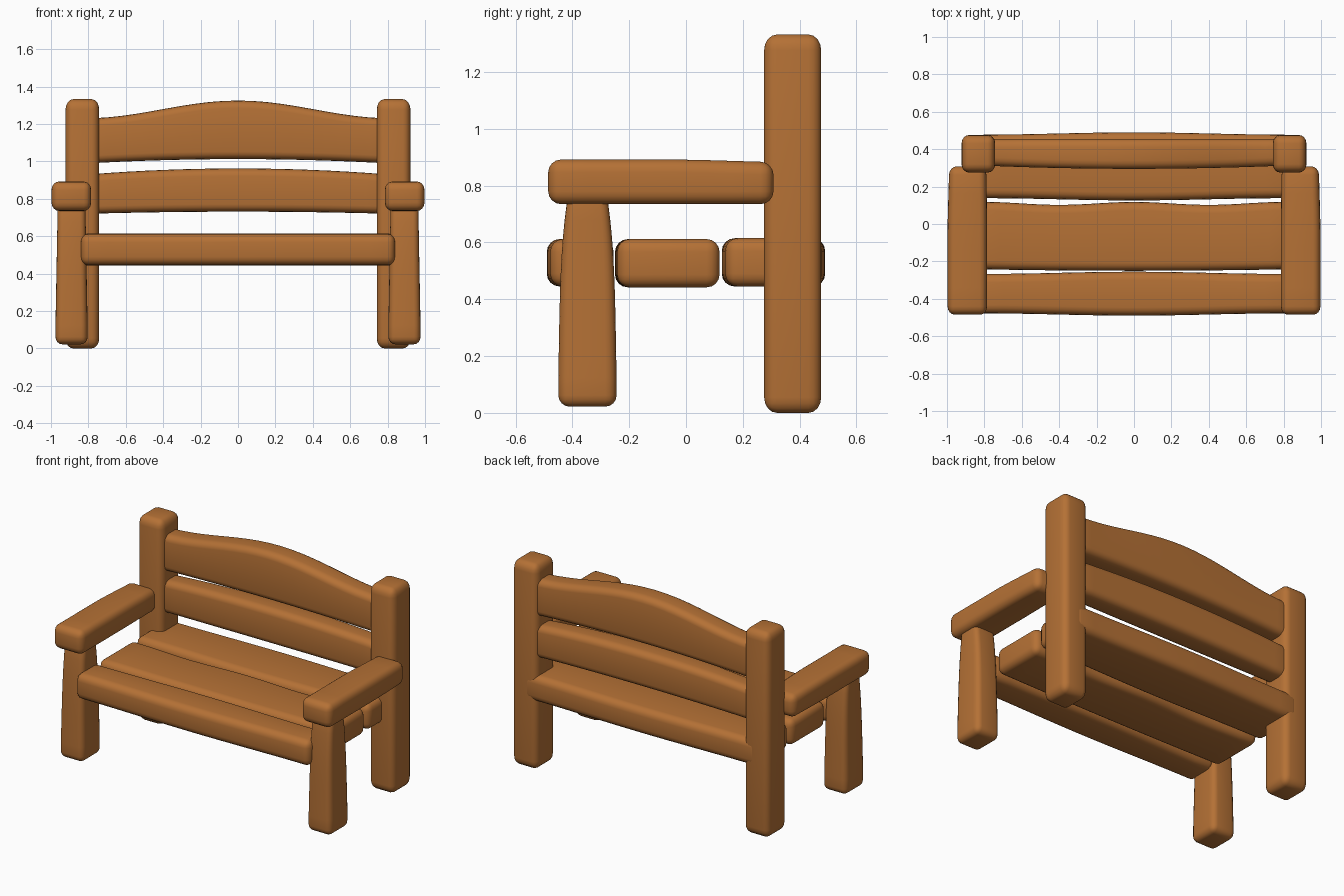
import bpy, bmesh
from math import cos, pi, radians
from mathutils import Vector

if "Cube" in bpy.data.objects:
    bpy.data.objects.remove(bpy.data.objects["Cube"])

wood = bpy.data.materials.new("warm_wood")
wood.use_nodes = True
WOOD_COLOR = (0.46, 0.165, 0.036, 1)
wood.diffuse_color = WOOD_COLOR
bsdf = wood.node_tree.nodes["Principled BSDF"]
bsdf.inputs["Base Color"].default_value = WOOD_COLOR
bsdf.inputs["Roughness"].default_value = 0.7


def rounded_beam(name, low, high, radius, axis, cuts=0, bend=None):
    """Rounded box from low to high, cut along an axis and bent by a function."""
    low, high, radius = Vector(low), Vector(high), Vector(radius)
    size, centre = high - low, (low + high) / 2
    bm = bmesh.new()
    bmesh.ops.create_cube(bm, size=1)
    # Bevel by one unit in stretched space so each axis has its own radius
    for v in bm.verts:
        v.co = Vector(v.co[i] * size[i] / radius[i] for i in range(3))
    bmesh.ops.bevel(bm, geom=bm.edges[:], offset=1, segments=4,
                    profile=0.5, affect='EDGES', clamp_overlap=True)
    for v in bm.verts:
        v.co = Vector(v.co[i] * radius[i] for i in range(3)) + centre
    normal = Vector((0, 0, 0))
    normal[axis] = 1
    for k in range(cuts):
        point = centre.copy()
        t = (k + 1) / (cuts + 1)
        point[axis] = low[axis] + radius[axis] + t * (size[axis] - 2 * radius[axis])
        bmesh.ops.bisect_plane(bm, geom=bm.verts[:] + bm.edges[:] + bm.faces[:],
                               plane_co=point, plane_no=normal)
    if bend:
        for v in bm.verts:
            bend(v.co, (v.co - centre))
    bmesh.ops.recalc_face_normals(bm, faces=bm.faces[:])
    mesh = bpy.data.meshes.new(name)
    bm.to_mesh(mesh)
    bm.free()
    mesh.materials.append(wood)
    obj = bpy.data.objects.new(name, mesh)
    bpy.context.collection.objects.link(obj)
    bpy.ops.object.select_all(action='DESELECT')
    obj.select_set(True)
    bpy.context.view_layer.objects.active = obj
    bpy.ops.object.shade_smooth_by_angle(angle=radians(45))
    return obj


def mirrored(name, *args, **kwargs):
    """Left part plus its mirror image on the right."""
    left = rounded_beam("left_" + name, *args, **kwargs)
    right = left.copy()
    right.data = left.data.copy()
    right.name = "right_" + name
    for v in right.data.vertices:
        v.co.x = -v.co.x
    right.data.flip_normals()
    bpy.context.collection.objects.link(right)


# Bends for the hand-carved shapes
def leg_taper(co, rel):
    t = max(0, (co.z - 0.12) / 0.64)
    co.y = -0.347 + rel.y * (1 - 0.1 * t - 0.22 * t ** 4)
    co.x = 0.89 + rel.x * (1 - 0.14 * t)


def arm_taper(co, rel):
    t = max(0, co.y)
    co.x -= t * 0.03 * (1 if rel.x > 0 else -0.5)
    co.z -= t * 0.03 * (1 if rel.z > 0 else 0)


def bulge(co, rel):
    wave = 0.5 + 0.5 * cos(pi * co.x / 0.8)
    co.y += (0.012 if rel.y > 0 else -0.012) * (wave - 1)


def middle_wave(co, rel):
    if rel.y > 0:
        co.y -= 0.008 * (1 - cos(2 * pi * co.x / 0.8))
    else:
        co.y += 0.012 * min(1, abs(co.x)) ** 2


def lower_arch(co, rel):
    co.z -= (0.028 if rel.z > 0 else 0.01) * (co.x / 0.75) ** 2
    co.y += 0.015 * (co.x / 0.75) ** 2 * (rel.y < 0)


def upper_arch(co, rel):
    wave = 0.5 - 0.5 * cos(pi * min(abs(co.x) / 0.82, 1))
    co.z -= 0.095 * wave if rel.z > 0 else 0.02 * (co.x / 0.75) ** 2
    co.y += 0.015 * (co.x / 0.75) ** 2 * (rel.y < 0)


# Posts, legs and armrests
mirrored("back_post", (0.742, 0.275, 0), (0.922, 0.476, 1.332),
         (0.04, 0.045, 0.055), 2)
mirrored("front_leg", (0.803, -0.45, 0.022), (0.975, -0.245, 0.78),
         (0.035, 0.04, 0.04), 2, cuts=10, bend=leg_taper)
mirrored("armrest", (0.785, -0.485, 0.735), (0.997, 0.308, 0.892),
         (0.04, 0.045, 0.045), 1, cuts=6, bend=arm_taper)

# Seat slats
seat_radius = (0.04, 0.045, 0.045)
rounded_beam("front_seat_slat", (-0.84, -0.49, 0.445), (0.84, -0.255, 0.612),
             seat_radius, 0, cuts=15, bend=bulge)
rounded_beam("middle_seat_slat", (-0.84, -0.25, 0.442), (0.84, 0.118, 0.612),
             seat_radius, 0, cuts=19, bend=middle_wave)
rounded_beam("rear_seat_slat", (-0.84, 0.126, 0.445), (0.84, 0.49, 0.615),
             seat_radius, 0, cuts=15, bend=bulge)

# Backrest boards
back_radius = (0.04, 0.045, 0.04)
rounded_beam("lower_back_board", (-0.82, 0.295, 0.731), (0.82, 0.455, 0.962),
             back_radius, 0, cuts=15, bend=lower_arch)
rounded_beam("upper_back_board", (-0.82, 0.295, 1.012), (0.82, 0.455, 1.325),
             back_radius, 0, cuts=19, bend=upper_arch)
